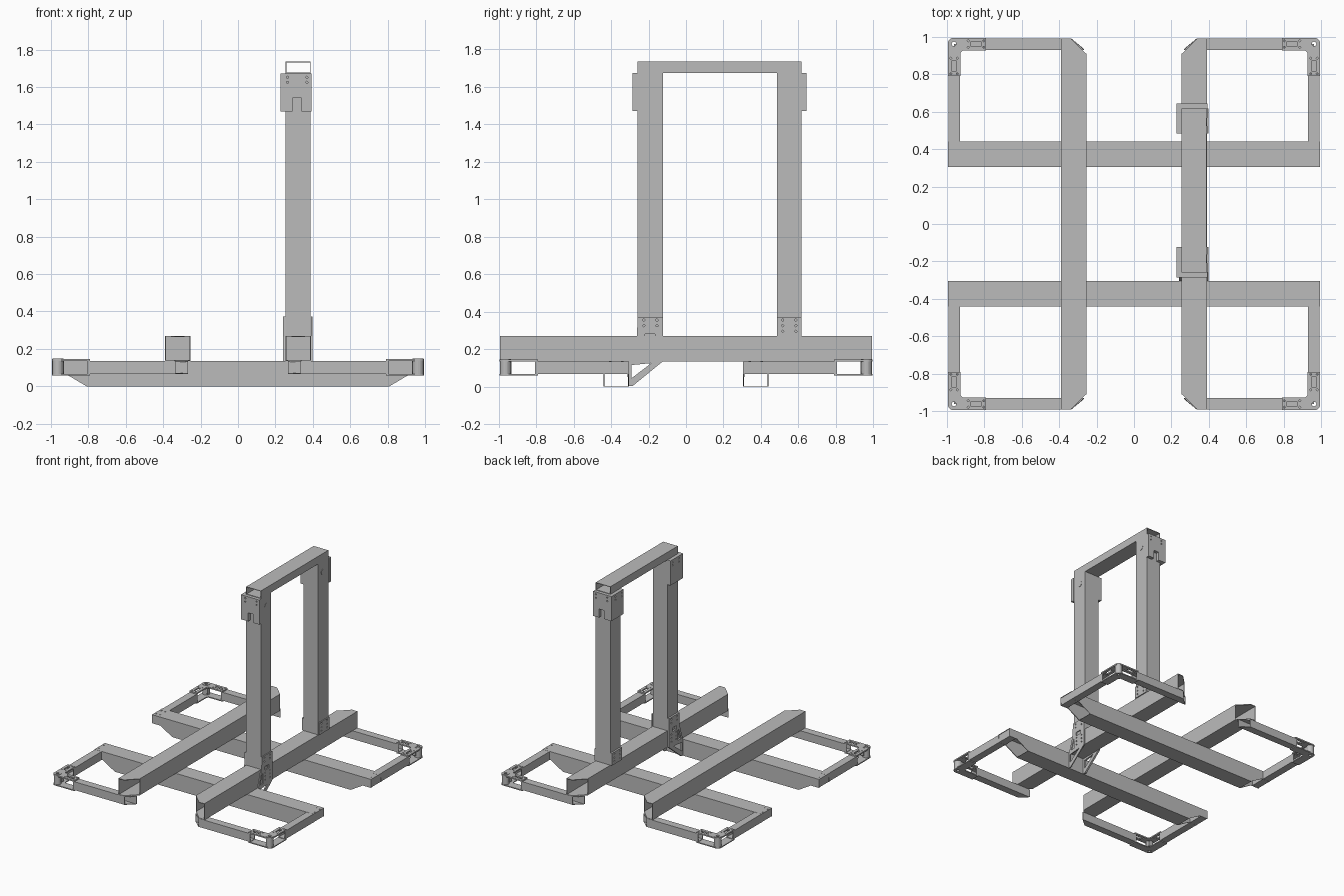
import bpy, bmesh, math
from mathutils import Vector

cube = bpy.data.objects.get("Cube")
if cube:
    bpy.data.objects.remove(cube, do_unlink=True)

steel = bpy.data.materials.new("grey_steel")
steel.use_nodes = True
GREY = (0.5, 0.5, 0.5, 1)
steel.diffuse_color = GREY
steel.node_tree.nodes["Principled BSDF"].inputs["Base Color"].default_value = GREY

NORMAL = {"x": Vector((1, 0, 0)), "y": Vector((0, 1, 0)), "z": Vector((0, 0, 1))}


def place(axis, u, v, w):
    """Profile point (u, v) at depth w along the axis."""
    return {"x": (w, u, v), "y": (u, w, v), "z": (u, v, w)}[axis]


def finish(name, bm):
    mesh = bpy.data.meshes.new(name)
    bm.to_mesh(mesh)
    bm.free()
    mesh.materials.append(steel)
    obj = bpy.data.objects.new(name, mesh)
    bpy.context.collection.objects.link(obj)
    return obj


def plate(name, axis, loops, a, b):
    """Flat plate: first loop is the outline, the others are holes."""
    bm = bmesh.new()
    for loop in loops:
        vs = [bm.verts.new(place(axis, u, v, a)) for u, v in loop]
        for i, v in enumerate(vs):
            bm.edges.new((vs[i - 1], v))
    bmesh.ops.triangle_fill(bm, edges=bm.edges[:], use_beauty=True, normal=NORMAL[axis])
    grown = bmesh.ops.extrude_face_region(bm, geom=bm.faces[:])["geom"]
    moved = [g for g in grown if isinstance(g, bmesh.types.BMVert)]
    bmesh.ops.translate(bm, verts=moved, vec=NORMAL[axis] * (b - a))
    bmesh.ops.recalc_face_normals(bm, faces=bm.faces[:])
    return finish(name, bm)


def tube(name, axis, pts, a, b, open_edges):
    """Thin-walled prism with the walls on the given profile edges left open."""
    bm = bmesh.new()
    low = [bm.verts.new(place(axis, u, v, a)) for u, v in pts]
    high = [bm.verts.new(place(axis, u, v, b)) for u, v in pts]
    n = len(pts)
    bm.faces.new(low)
    bm.faces.new(high)
    walls = [bm.faces.new((low[i], low[(i + 1) % n], high[(i + 1) % n], high[i]))
             for i in range(n)]
    bmesh.ops.recalc_face_normals(bm, faces=bm.faces[:])
    bmesh.ops.delete(bm, geom=[walls[i] for i in open_edges], context="FACES")
    obj = finish(name, bm)
    mod = obj.modifiers.new("wall", "SOLIDIFY")
    mod.thickness = 0.006
    mod.offset = -1
    return obj


def rect(u0, v0, u1, v1):
    return [(u0, v0), (u1, v0), (u1, v1), (u0, v1)]


def circle(u, v, r, n=12):
    return [(u + r * math.cos(2 * math.pi * i / n), v + r * math.sin(2 * math.pi * i / n))
            for i in range(n)]


def flip(pts, su, sv):
    return [(u * su, v * sv) for u, v in pts]


SIDES = {1: "left", -1: "right"}
ENDS = {1: "back", -1: "front"}

# Cross beams with undercut sloping ends
half = [(0.995, 0.135), (0.995, 0.065), (0.92, 0.065), (0.81, 0)]
cross = half + flip(half, -1, 1)[::-1]
for sy, end in ENDS.items():
    tube(end + "_cross_beam", "y", cross, sy * 0.305, sy * 0.44, [0, 1, 2, 4, 5, 6])

# Long beams with the inner corners cut off
long_plan = [(0.39, -0.993), (0.39, 0.993), (0.34, 0.993), (0.255, 0.91),
             (0.255, -0.91), (0.34, -0.993)]
for sx, side in SIDES.items():
    tube(side + "_long_beam", "z", flip(long_plan, sx, 1), 0.135, 0.27, [1, 2, 4, 5])
    plate(side + "_beam_bulkhead", "y", [rect(sx * 0.258, 0.138, sx * 0.387, 0.267)],
          -0.003, 0.003)

# Corner frames: two arms, a pair of plates, pivot and bolts
corner = [(0.79, 0.995), (0.965, 0.995)]
corner += [(0.965 + 0.03 * math.sin(t * math.pi / 12), 0.965 + 0.03 * math.cos(t * math.pi / 12))
           for t in range(1, 6)]
corner += [(0.995, 0.965), (0.995, 0.79), (0.927, 0.79), (0.927, 0.915), (0.915, 0.927),
           (0.79, 0.927)]
slots = [rect(0.815, 0.951, 0.875, 0.973), rect(0.951, 0.815, 0.973, 0.875)]
for sx, side in SIDES.items():
    for sy, end in ENDS.items():
        tag = end + "_" + side + "_"
        arm_x = [(0.335, 0.992), (0.805, 0.992), (0.805, 0.93), (0.267, 0.93)]
        tube(tag + "side_arm", "z", flip(arm_x, sx, sy), 0.066, 0.134, [1, 3])
        arm_y = rect(0.93, 0.308, 0.992, 0.805)
        tube(tag + "end_arm", "z", flip(arm_y, sx, sy), 0.066, 0.134, [0, 2])
        holes = [circle(0.963, 0.963, 0.012)]
        for c in (0.803, 0.887):
            for d in (0.945, 0.979):
                holes += [circle(c, d, 0.005, 8), circle(d, c, 0.005, 8)]
        loops = [corner] + slots + holes
        plate(tag + "corner_top_plate", "z", [flip(p, sx, sy) for p in loops], 0.134, 0.145)
        plate(tag + "corner_base_plate", "z", [flip(p, sx, sy) for p in (corner, holes[0])],
              0.058, 0.066)
        plate(tag + "pivot", "z", [flip(circle(0.963, 0.963, 0.029, 20), sx, sy),
                                   flip(holes[0], sx, sy)], 0.066, 0.148)
        plate(tag + "pivot_block", "z", [flip(rect(0.93, 0.93, 0.962, 0.962), sx, sy)],
              0.08, 0.125)
        for bx in (0.945, 0.98):
            for by in (0.34, 0.405):
                plate(tag + "bolt", "z", [circle(sx * bx, sy * by, 0.007, 8)], 0.134, 0.137)

# Tower posts and top bar
X0, X1 = 0.255, 0.388
POSTS = {"front": (-0.258, -0.123, -1), "back": (0.485, 0.617, 1)}
tube("top_bar", "x", rect(-0.258, 1.672, 0.617, 1.735), X0, X1, [1, 3])
for end, (y0, y1, sy) in POSTS.items():
    tube(end + "_post", "x", rect(y0, 0.27, y1, 1.672), X0, X1, [0, 2])
    mid = (y0 + y1) / 2
    plate(end + "_post_pin", "x", [circle(mid - sy * 0.005, 1.587, 0.022, 20)], X1, X1 + 0.003)

    # Slotted corner bracket at the post top
    outer = y1 if sy > 0 else y0
    inner = y0 if sy > 0 else y1
    face = [(0.226, 1.47), (0.292, 1.47), (0.292, 1.54), (0.34, 1.54), (0.34, 1.47),
            (0.393, 1.47), (0.393, 1.672), (0.226, 1.672)]
    holes = [circle(x, z, 0.006, 8) for x in (0.265, 0.368) for z in (1.625, 1.652)]
    plate(end + "_bracket_face", "y", [face] + holes, outer, outer + sy * 0.027)
    flange = rect(outer, 1.47, inner, 1.672)
    holes = [circle(mid + d, z, 0.006, 8) for d in (-0.04, 0.04) for z in (1.625, 1.652)]
    plate(end + "_bracket_flange", "x", [flange] + holes, 0.226, X0)

    # Foot plates, the front pair growing into gussets down to the cross beam
    bolts = [circle(mid + d, z, 0.006, 8) for d in (-0.035, 0.035) for z in (0.295, 0.325, 0.355)]
    if sy > 0:
        loops = [rect(y0, 0.27, y1, 0.37)] + bolts
    else:
        gusset = [(y0, 0.372), (y1, 0.372), (y1, 0.135), (-0.285, 0.003), (-0.305, 0.003),
                  (-0.305, 0.13), (-0.262, 0.265)]
        loops = [gusset, [(-0.29, 0.045), (-0.29, 0.115), (-0.185, 0.125)],
                 [(-0.28, 0.15), (-0.25, 0.235), (-0.242, 0.235), (-0.242, 0.15)],
                 rect(-0.22, 0.25, -0.165, 0.28)]
        loops += [circle(y, z, 0.006, 8) for y in (-0.225, -0.155) for z in (0.325, 0.355)]
        loops += [circle(y, z, 0.006, 8) for y in (-0.215, -0.155) for z in (0.17, 0.2, 0.23)]
    plate(end + "_foot_plate_left", "x", loops, 0.39, 0.398)
    plate(end + "_foot_plate_right", "x", loops, 0.24, X0)
